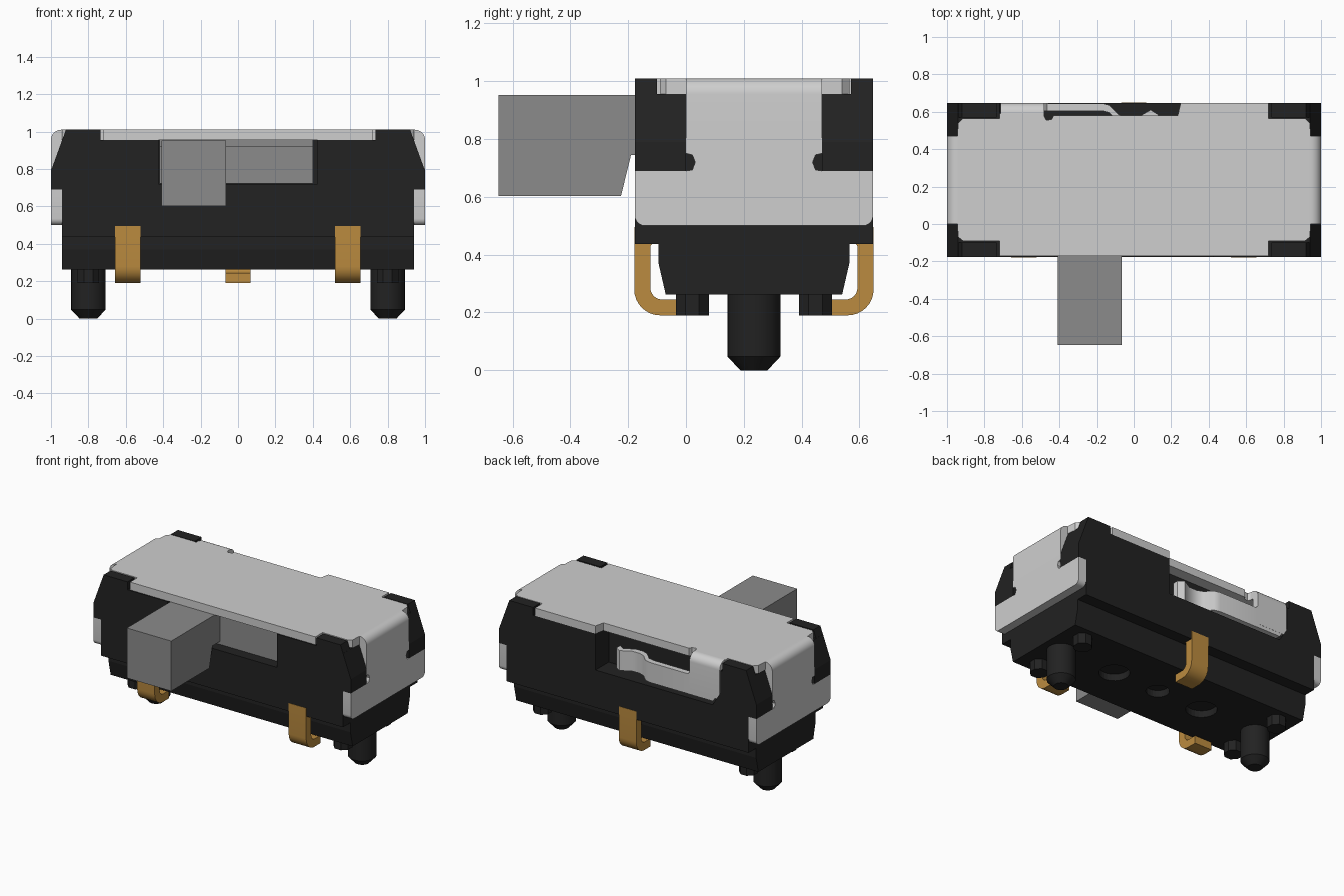
import bpy, bmesh, math

if "Cube" in bpy.data.objects:
    bpy.data.objects.remove(bpy.data.objects["Cube"])


def material(name, rgb):
    m = bpy.data.materials.new(name)
    m.diffuse_color = (*rgb, 1)
    m.use_nodes = True
    m.node_tree.nodes["Principled BSDF"].inputs["Base Color"].default_value = m.diffuse_color
    return m


BLACK = material("black plastic", (0.016, 0.016, 0.016))
METAL = material("light steel", (0.62, 0.62, 0.62))
GREY = material("grey plastic", (0.26, 0.26, 0.26))
GOLD = material("gold", (0.50, 0.26, 0.05))


def prism(name, pts, axis, a, b, mat, smooth=False):
    """Extrude a 2D outline along an axis: x -> (y,z), y -> (x,z), z -> (x,y)."""
    def place(p, t):
        return {"x": (t, *p), "y": (p[0], t, p[1]), "z": (*p, t)}[axis]
    bm = bmesh.new()
    lo = [bm.verts.new(place(p, a)) for p in pts]
    hi = [bm.verts.new(place(p, b)) for p in pts]
    n = len(pts)
    bm.faces.new(lo)
    bm.faces.new(hi[::-1])
    for i in range(n):
        bm.faces.new((lo[i], hi[i], hi[(i + 1) % n], lo[(i + 1) % n]))
    bmesh.ops.recalc_face_normals(bm, faces=bm.faces)
    me = bpy.data.meshes.new(name)
    bm.to_mesh(me)
    bm.free()
    me.materials.append(mat)
    ob = bpy.data.objects.new(name, me)
    bpy.context.collection.objects.link(ob)
    if smooth:
        bpy.ops.object.select_all(action="DESELECT")
        ob.select_set(True)
        bpy.context.view_layer.objects.active = ob
        bpy.ops.object.shade_smooth_by_angle(angle=math.radians(35))
    return ob


def box(name, x0, x1, y0, y1, z0, z1, mat):
    return prism(name, [(x0, y0), (x1, y0), (x1, y1), (x0, y1)], "z", z0, z1, mat)


def arc(cx, cy, r, a0, a1, n=8):
    return [(cx + r * math.cos(math.radians(a0 + (a1 - a0) * i / n)),
             cy + r * math.sin(math.radians(a0 + (a1 - a0) * i / n))) for i in range(n + 1)]


def cut(ob, cutter):
    m = ob.modifiers.new("cut", "BOOLEAN")
    m.operation, m.solver, m.object = "DIFFERENCE", "EXACT", cutter
    bpy.context.view_layer.objects.active = ob
    bpy.ops.object.modifier_apply(modifier=m.name)
    bpy.data.objects.remove(cutter)


def mirror_y(pts):
    return [(0.47 - y, z) for y, z in pts]


Y0, Y1 = -0.177, 0.647

# Housing core with front slot and rear pocket
core = box("housing", -0.94, 0.94, Y0, Y1, 0.437, 0.955, BLACK)
cut(core, box("slot_cutter", -0.425, 0.425, -0.3, 0.2, 0.72, 1.1, BLACK))
cut(core, prism("pocket_cutter", [(-0.66, 0.70), (0.25, 0.70), (0.25, 1.1), (-0.72, 1.1), (-0.72, 0.80)],
                "y", 0.50, 0.8, BLACK))

# Narrower tapered base with round recesses
base = prism("base", [(-0.095, 0.44), (-0.095, 0.37), (-0.07, 0.262), (0.54, 0.262),
                      (0.565, 0.37), (0.565, 0.44)], "x", -0.94, 0.94, BLACK)
for x, r in ((-0.36, 0.10), (0, 0.075), (0.36, 0.10)):
    cut(base, prism("recess_cutter", arc(x, 0.235, r, 0, 345, 23), "z", 0.2, 0.31, BLACK))

for s, side in ((-1, "left"), (1, "right")):
    # Corner blocks and raised corner posts
    for ya, yb, pa, pb, end in ((Y0, 0.0, Y0, -0.1, "front"), (0.47, Y1, 0.57, Y1, "back")):
        prism(f"{side}_{end}_corner", [(s * x, z) for x, z in (
            (0.9, 0.69), (1.0, 0.69), (1.0, 0.79), (0.94, 0.955), (0.9, 0.955))], "y", ya, yb, BLACK)
        prism(f"{side}_{end}_post", [(s * x, z) for x, z in (
            (0.735, 0.94), (0.945, 0.94), (0.92, 1.01), (0.735, 1.01))], "y", pa, pb, BLACK)

    # Cover side flap with relief notches, and its rounded bend
    half = [(0.235, 0.5)] + [(y, z) for y, z in arc(Y0 + 0.035, 0.535, 0.035, 270, 180, 5)] + \
           [(Y0, 0.69), (0.0, 0.69), (0.022, 0.693), (0.032, 0.72), (0.022, 0.745), (0.0, 0.75)]
    prism(f"{side}_flap", half + mirror_y(half[1:])[::-1], "x", s * 0.94, s * 1.0, METAL, True)
    bend = [(0.93, 1.01)] + arc(0.945, 0.955, 0.055, 90, 0) + [(1.0, 0.75), (0.94, 0.75), (0.93, 0.955)]
    prism(f"{side}_bend", [(s * x, z) for x, z in bend], "y", 0.0, 0.47, METAL, True)

    # Locating peg (lathed taper) and two small feet
    bm = bmesh.new()
    rings = []
    for z, r in ((0.27, 0.092), (0.048, 0.092), (0.0, 0.047)):
        rings.append([bm.verts.new((x, y, z)) for x, y in arc(s * 0.80, 0.235, r, 0, 345, 23)])
    for a, b in zip(rings, rings[1:]):
        for i in range(24):
            bm.faces.new((a[i], a[(i + 1) % 24], b[(i + 1) % 24], b[i]))
    bm.faces.new(rings[0])
    bm.faces.new(rings[-1])
    bmesh.ops.recalc_face_normals(bm, faces=bm.faces)
    me = bpy.data.meshes.new(f"{side}_peg")
    bm.to_mesh(me)
    bm.free()
    me.materials.append(BLACK)
    peg = bpy.data.objects.new(f"{side}_peg", me)
    bpy.context.collection.objects.link(peg)
    bpy.ops.object.select_all(action="DESELECT")
    peg.select_set(True)
    bpy.context.view_layer.objects.active = peg
    bpy.ops.object.shade_smooth_by_angle(angle=math.radians(35))
    for y, end in ((0.022, "front"), (0.448, "back")):
        prism(f"{side}_{end}_foot", arc(s * 0.80, y, 0.062, 22.5, 337.5, 7), "z", 0.19, 0.27, BLACK)

# Cover top plate: notched corners, rear edge stepped around the spring
corner = [(0.72, -0.17), (0.72, -0.09), (0.915, -0.09), (0.94, -0.07), (0.945, 0.0)]
plate = corner + [(0.945, 0.47), (0.94, 0.54), (0.915, 0.565), (0.72, 0.565), (0.72, Y1), (0.25, Y1),
                  (0.235, 0.58), (-0.43, 0.58), (-0.44, 0.56), (-0.47, 0.555), (-0.48, 0.575),
                  (-0.48, 0.592), (-0.72, 0.592), (-0.72, 0.565), (-0.915, 0.565), (-0.94, 0.54), (-0.945, 0.47)]
plate += [(-x, y) for x, y in corner[::-1]]
prism("cover_plate", plate, "z", 0.955, 1.01, METAL)

# Rear tab bent down from the cover, carrying the detent spring
tab = [(0.59, 1.01)] + arc(0.592, 0.955, 0.055, 90, 0) + [(Y1, 0.75), (0.60, 0.75), (0.60, 0.955), (0.59, 0.955)]
prism("spring_tab", tab, "x", -0.715, -0.48, METAL, True)
prism("spring_tab_foot", [(-0.715, 0.80), (-0.66, 0.725), (-0.46, 0.725), (-0.46, 0.86), (-0.48, 0.88),
                          (-0.715, 0.88)], "y", 0.605, Y1 - 0.001, METAL)
path = [(-0.48, 0.625), (-0.17, 0.625), (-0.13, 0.615), (-0.08, 0.565), (-0.04, 0.55),
        (0.02, 0.55), (0.09, 0.59), (0.13, 0.565)]
strip = [(x, y + 0.02) for x, y in path] + [(x, y - 0.02) for x, y in path[::-1]]
prism("detent_spring", strip, "z", 0.725, 0.865, METAL, True)

# Slider and its lever
box("slider", -0.42, 0.40, -0.105, 0.15, 0.722, 0.92, GREY)
box("slider_top", -0.42, 0.40, -0.085, 0.15, 0.92, 0.954, GREY)
prism("lever", [(-0.648, 0.602), (-0.225, 0.602), (-0.19, 0.745), (-0.08, 0.745), (-0.08, 0.953),
                (-0.648, 0.953)], "x", -0.41, -0.065, GREY)

# Bent contact pins: two in front, one at the back
pin = [(-0.11, 0.495), (-0.179, 0.495)] + arc(-0.089, 0.28, 0.09, 180, 270) + [(-0.02, 0.19), (-0.02, 0.245)] \
    + arc(-0.083, 0.285, 0.04, 270, 180) + [(-0.123, 0.43), (-0.11, 0.445)]
for name, x, pts in (("front_left_pin", -0.59, pin), ("front_right_pin", 0.587, pin),
                     ("back_pin", 0.0, mirror_y(pin))):
    prism(name, pts, "x", x - 0.068, x + 0.068, GOLD, True)
